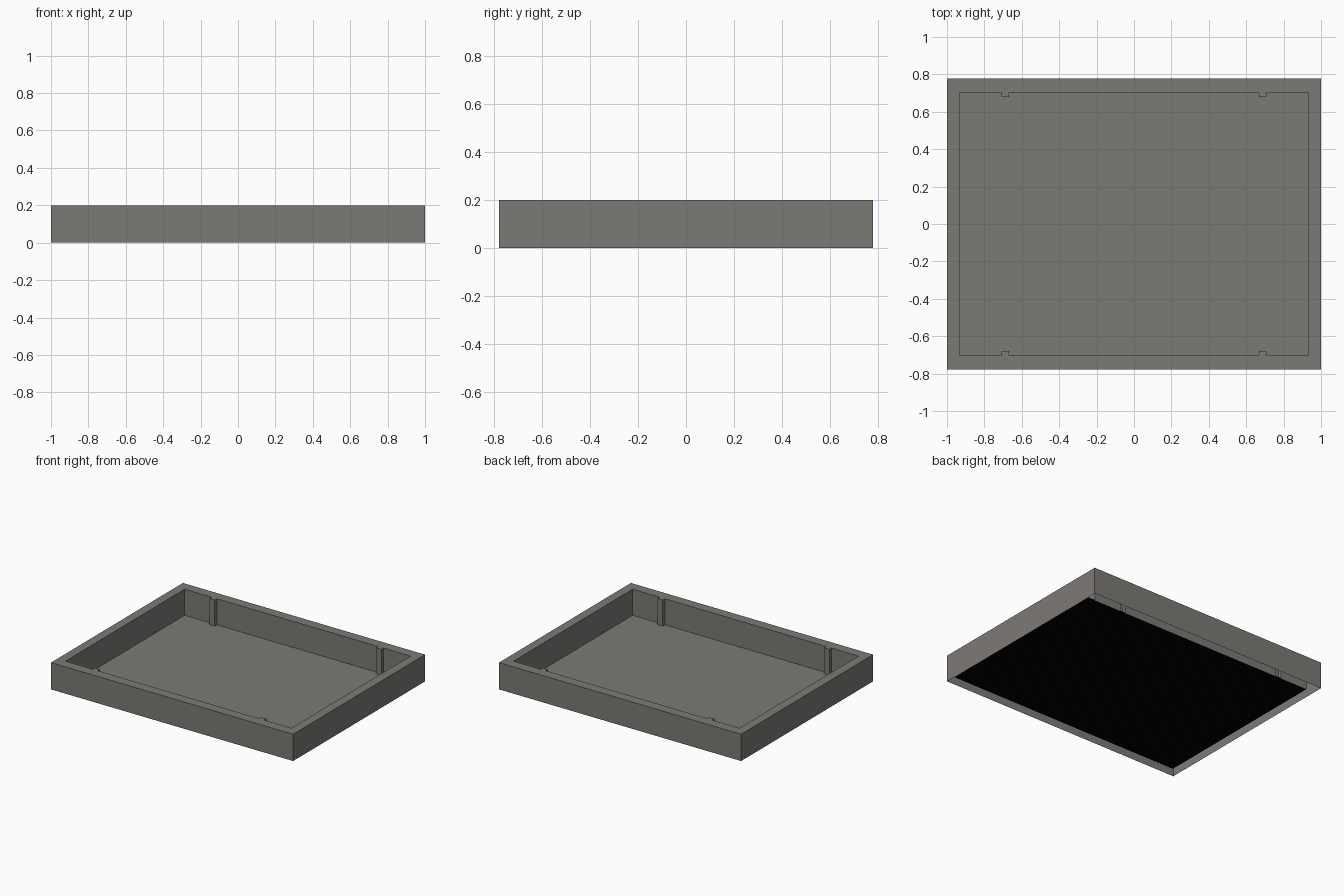
import bpy, bmesh

if "Cube" in bpy.data.objects:
    bpy.data.objects.remove(bpy.data.objects["Cube"])

H = 0.20                 # overall height
OX, OY = 1.0, 0.778      # outer half sizes
IX, IY = 0.933, 0.703    # inner half sizes
TAB_X, TAB_W, TAB_D = 0.688, 0.021, 0.025


def material(name, rgb):
    m = bpy.data.materials.new(name)
    m.diffuse_color = (*rgb, 1)
    m.use_nodes = True
    m.node_tree.nodes["Principled BSDF"].inputs["Base Color"].default_value = m.diffuse_color
    return m


GREY = material("warm grey", (0.204, 0.195, 0.179))
BLACK = material("black", (0.001, 0.001, 0.001))


def add_object(name, bm, mat):
    mesh = bpy.data.meshes.new(name)
    bm.to_mesh(mesh)
    bm.free()
    mesh.materials.append(mat)
    obj = bpy.data.objects.new(name, mesh)
    bpy.context.collection.objects.link(obj)
    return obj


def loop_edges(bm, pts, z):
    vs = [bm.verts.new((x, y, z)) for x, y in pts]
    return [bm.edges.new((vs[i], vs[(i + 1) % len(vs)])) for i in range(len(vs))]


# Tray frame: hollow, open-bottomed rim with four small ribs on the long inner walls
outer = [(-OX, -OY), (OX, -OY), (OX, OY), (-OX, OY)]
side = [(-IX, -IY)]
for cx in (-TAB_X, TAB_X):
    side += [(cx - TAB_W, -IY), (cx - TAB_W, -IY + TAB_D),
             (cx + TAB_W, -IY + TAB_D), (cx + TAB_W, -IY)]
side.append((IX, -IY))
inner = side + [(-x, -y) for x, y in side]

bm = bmesh.new()
edges = loop_edges(bm, outer, H) + loop_edges(bm, inner, H)
bmesh.ops.triangle_fill(bm, edges=edges, use_beauty=True, normal=(0, 0, 1))
ext = bmesh.ops.extrude_edge_only(bm, edges=edges)
for v in ext["geom"]:
    if isinstance(v, bmesh.types.BMVert):
        v.co.z = 0.0
bmesh.ops.recalc_face_normals(bm, faces=bm.faces[:])
bm.normal_update()
if max(bm.faces, key=lambda f: f.calc_center_median().z).normal.z < 0:
    bmesh.ops.reverse_faces(bm, faces=bm.faces[:])
add_object("tray_frame", bm, GREY)

# Floor panel: thin plate, reaching under the rim on the right
FX0, FX1 = -IX, 0.995
FLOOR_LOW, FLOOR_TOP = 0.003, 0.005
bm = bmesh.new()
bmesh.ops.create_cube(bm, size=1)
for v in bm.verts:
    v.co.x = FX1 if v.co.x > 0 else FX0
    v.co.y = IY if v.co.y > 0 else -IY
    v.co.z = FLOOR_TOP if v.co.z > 0 else FLOOR_LOW
add_object("floor_panel", bm, GREY)

# Underside grip: dense grid of tiny black square studs below the floor
NX, NY, R = 144, 105, 0.0058
dx, dy = (FX1 - FX0) / NX, 2 * IY / NY
bm = bmesh.new()
for i in range(NX):
    for j in range(NY):
        cx, cy = FX0 + (i + 0.5) * dx, -IY + (j + 0.5) * dy
        ring = [(cx - R, cy - R), (cx + R, cy - R), (cx + R, cy + R), (cx - R, cy + R)]
        low = [bm.verts.new((x, y, 0.0)) for x, y in ring]
        top = [bm.verts.new((x, y, FLOOR_LOW)) for x, y in ring]
        bm.faces.new(low[::-1])
        for k in range(4):
            n = (k + 1) % 4
            bm.faces.new((low[k], low[n], top[n], top[k]))
add_object("underside_studs", bm, BLACK)
